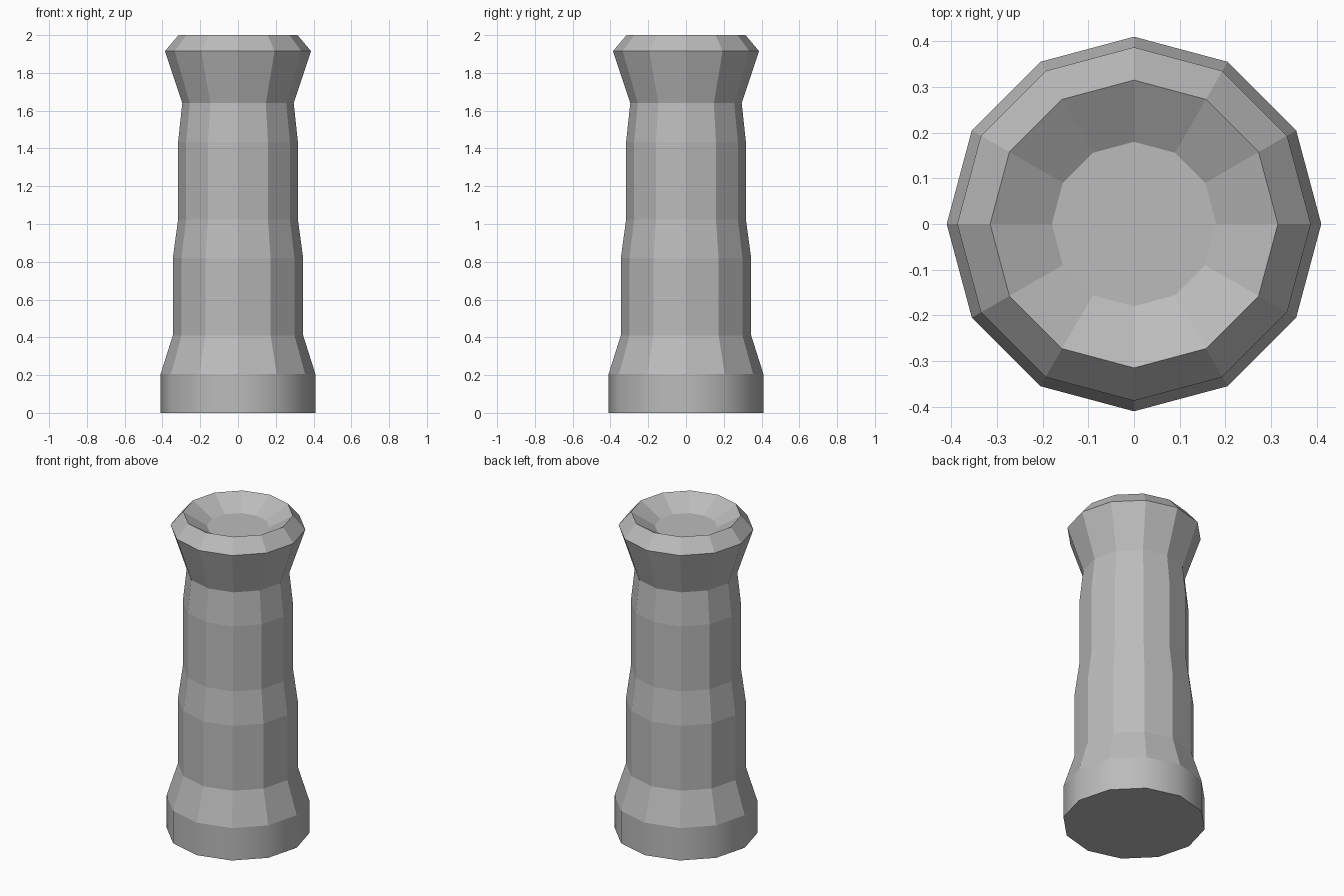
import bpy, bmesh, math

cube = bpy.data.objects.get("Cube")
if cube:
    bpy.data.objects.remove(cube, do_unlink=True)

SIDES = 12

# Plain grey stone
stone = bpy.data.materials.new("grey_stone")
stone.use_nodes = True
colour = (0.5, 0.5, 0.5, 1)
stone.diffuse_color = colour
stone.node_tree.nodes["Principled BSDF"].inputs["Base Color"].default_value = colour

# Column outline as (radius, height), from the foot up over the rim into the bowl
profile = [
    (0.41, 0.0), (0.41, 0.205),      # plinth
    (0.345, 0.41), (0.345, 0.82),    # lower shaft
    (0.317, 1.025), (0.317, 1.435),  # upper shaft
    (0.295, 1.64),                   # neck
    (0.387, 1.915), (0.315, 2.0),    # flared capital and rim
    (0.18, 1.92),                    # bowl floor
]


def ring(bm, radius, z):
    steps = [math.tau * i / SIDES for i in range(SIDES)]
    return [bm.verts.new((radius * math.cos(a), radius * math.sin(a), z)) for a in steps]


bm = bmesh.new()
rings = [ring(bm, r, z) for r, z in profile]
for level, (low, high) in enumerate(zip(rings, rings[1:])):
    for i in range(SIDES):
        j = (i + 1) % SIDES
        face = bm.faces.new((low[i], low[j], high[j], high[i]))
        face.smooth = level == 0  # only the plinth wall is smooth

# Underside and bowl floor
bm.faces.new(list(reversed(rings[0])))
bm.faces.new(rings[-1])

mesh = bpy.data.meshes.new("column")
bm.to_mesh(mesh)
bm.free()
mesh.materials.append(stone)
column = bpy.data.objects.new("column", mesh)
bpy.context.collection.objects.link(column)
